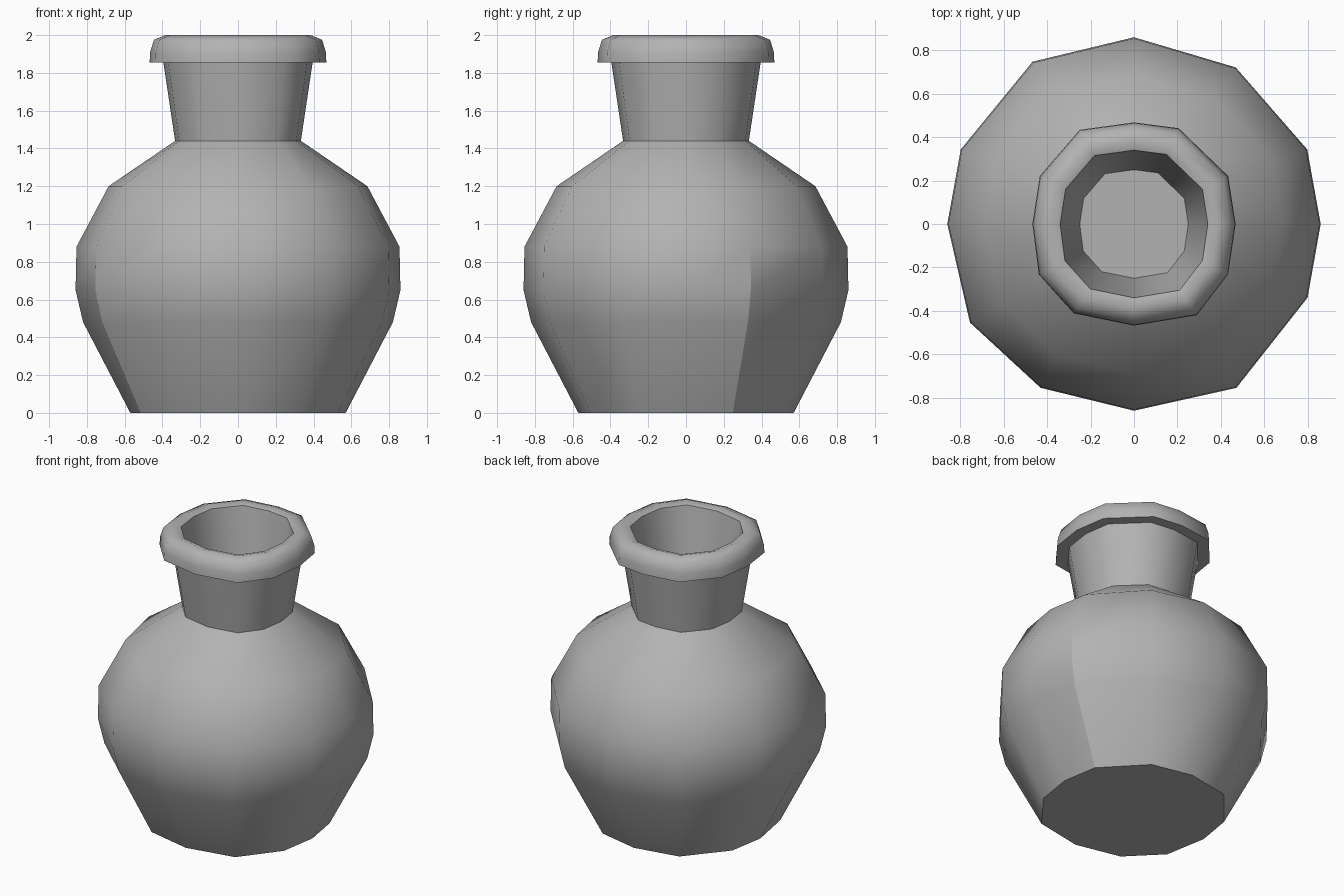
import bpy
import bmesh
from math import radians, cos, sin

cube = bpy.data.objects.get("Cube")
if cube:
    bpy.data.objects.remove(cube, do_unlink=True)

grey = bpy.data.materials.new("clay_grey")
grey.use_nodes = True
tone = (0.45, 0.45, 0.45, 1)
grey.diffuse_color = tone
grey.node_tree.nodes["Principled BSDF"].inputs["Base Color"].default_value = tone

# Uneven twelve-sided cross-sections: angle in degrees, relative radius
BELLY = [(0, 1), (23.3, 1.01), (57, 1), (90, 1), (122, 1.025), (156.7, 1.01),
         (180, 1), (211, 1.025), (240.3, 1.01), (270, 1), (302, 1.035), (337, 1.01)]
MOUTH = [(0, 1), (27, 1.04), (65, 1.04), (90, 1), (120, 1.07), (153, 1.04),
         (180, 1), (208, 1.06), (236, 1.06), (270, 1), (304.6, 1.09), (332, 1.05)]


def section(blend):
    """Mix the belly section (0) with the mouth section (1)."""
    return [(a + (c - a) * blend, b + (d - b) * blend)
            for (a, b), (c, d) in zip(BELLY, MOUTH)]


def lathe(name, profile, cap_first=False, cap_last=False, creases=(), seams=(), seam_top=0):
    """Skin rings of (radius, height, blend); crease chosen rings and columns."""
    bm = bmesh.new()
    rings = []
    for radius, z, blend in profile:
        rings.append([bm.verts.new((radius * k * cos(radians(a)), radius * k * sin(radians(a)), z))
                      for a, k in section(blend)])
    n = len(BELLY)
    for low, high in zip(rings, rings[1:]):
        for i in range(n):
            j = (i + 1) % n
            bm.faces.new((low[i], low[j], high[j], high[i])).smooth = True
    if cap_first:
        bm.faces.new(rings[0][::-1])
    if cap_last:
        bm.faces.new(rings[-1])
    # Sharp horizontal rings
    for r in creases:
        for i in range(n):
            bm.edges.get((rings[r][i], rings[r][(i + 1) % n])).smooth = False
    # Sharp upright edges on the lower part
    for i in seams:
        for low, high in zip(rings, rings[1:]):
            if high[i].co.z < seam_top:
                bm.edges.get((low[i], high[i])).smooth = False
    mesh = bpy.data.meshes.new(name)
    bm.to_mesh(mesh)
    bm.free()
    mesh.materials.append(grey)
    obj = bpy.data.objects.new(name, mesh)
    bpy.context.collection.objects.link(obj)
    return obj


# Round belly with a flat foot
lathe("body", [(0.57, 0, 0.5), (0.82, 0.48, 0), (0.86, 0.65, 0), (0.855, 0.88, 0),
               (0.685, 1.2, 0.2), (0.333, 1.44, 1)],
      cap_first=True, creases=[0], seams=[1, 7], seam_top=0.9)

# Flared neck
lathe("neck", [(0.333, 1.44, 1), (0.395, 1.855, 1)])

# Rounded lip, continuing down the inside of the neck to its floor
lathe("lip", [(0.395, 1.855, 1), (0.468, 1.855, 1), (0.465, 1.91, 1), (0.445, 1.975, 1),
              (0.385, 2.0, 1), (0.34, 1.985, 1), (0.25, 1.42, 1)],
      cap_last=True, creases=[1, 5, 6])
